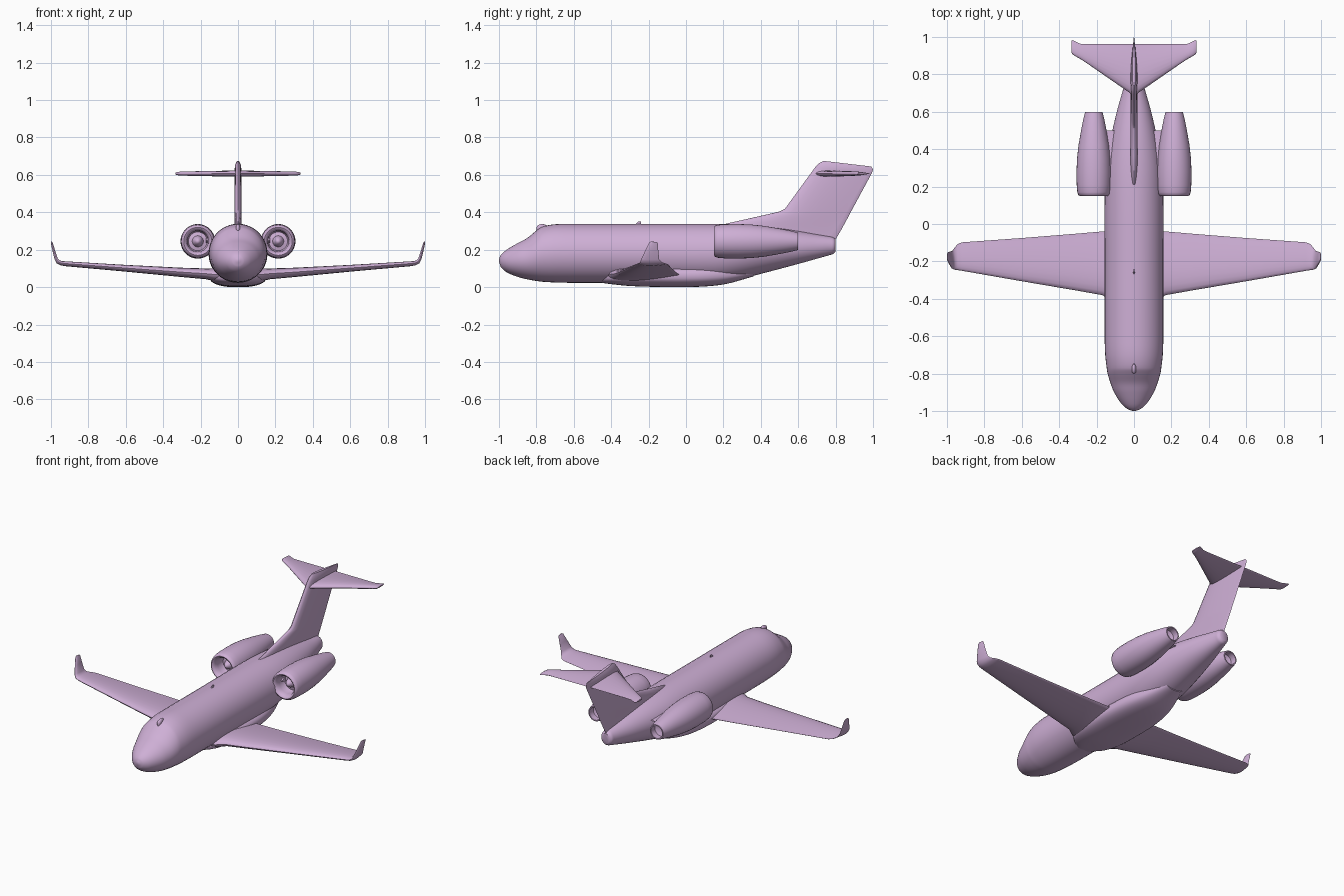
import bpy, bmesh, math
from mathutils import Vector

if "Cube" in bpy.data.objects:
    bpy.data.objects.remove(bpy.data.objects["Cube"])

paint = bpy.data.materials.new("lilac_paint")
paint.diffuse_color = (0.62, 0.43, 0.67, 1)
paint.use_nodes = True
paint.node_tree.nodes["Principled BSDF"].inputs["Base Color"].default_value = paint.diffuse_color


def loft(name, rings, mirror=False, angle=40):
    """Skin a list of equal-length point rings and cap both ends."""
    bm = bmesh.new()
    vs = [[bm.verts.new(p) for p in r] for r in rings]
    n = len(rings[0])
    for a, b in zip(vs, vs[1:]):
        for i in range(n):
            j = (i + 1) % n
            bm.faces.new((a[i], a[j], b[j], b[i]))
    bm.faces.new(vs[0])
    bm.faces.new(vs[-1])
    bmesh.ops.remove_doubles(bm, verts=bm.verts, dist=1e-5)
    bmesh.ops.recalc_face_normals(bm, faces=bm.faces)
    me = bpy.data.meshes.new(name)
    bm.to_mesh(me)
    bm.free()
    me.polygons.foreach_set("use_smooth", [True] * len(me.polygons))
    me.set_sharp_from_angle(angle=math.radians(angle))
    me.materials.append(paint)
    ob = bpy.data.objects.new(name, me)
    bpy.context.collection.objects.link(ob)
    if mirror:
        m = ob.modifiers.new("mirror", 'MIRROR')
        m.use_mirror_merge = False
    return ob


def smooth_rows(rows, steps=4):
    """Hermite interpolation of rows over their first value."""
    def slope(i):
        a, b = rows[max(i - 1, 0)], rows[min(i + 1, len(rows) - 1)]
        return [(q - p) / (b[0] - a[0]) for p, q in zip(a, b)]
    out = []
    for i in range(len(rows) - 1):
        p, q, mp, mq = rows[i], rows[i + 1], slope(i), slope(i + 1)
        h = q[0] - p[0]
        for s in range(steps):
            t = s / steps
            c = (2*t**3 - 3*t*t + 1, (t**3 - 2*t*t + t) * h, 3*t*t - 2*t**3, (t**3 - t*t) * h)
            out.append([c[0]*p[k] + c[1]*mp[k] + c[2]*q[k] + c[3]*mq[k] for k in range(len(p))])
    return out + [list(rows[-1])]


def body(name, rows, power=1.0, n=40):
    """Loft of (y, half width, bottom z, top z) sections."""
    rings = []
    for y, w, lo, hi in smooth_rows(rows):
        ring = []
        for i in range(n):
            a = 2 * math.pi * i / n
            c, s = math.cos(a), math.sin(a)
            ring.append((w * math.copysign(abs(c)**power, c), y,
                         (lo + hi) / 2 + (hi - lo) / 2 * math.copysign(abs(s)**power, s)))
        rings.append(ring)
    return loft(name, rings)


def foil(x, lead, trail, t, cant=0, n=12):
    """Aerofoil ring; lead and trail are (y, z), t is half thickness."""
    a = math.radians(cant)
    up = Vector((-math.sin(a), 0, math.cos(a)))
    p, q = Vector((x, *lead)), Vector((x, *trail))
    ring = []
    for i in range(2 * n):
        u = 0.5 + 0.5 * math.cos(math.pi * i / n)
        f = 10 * (.2969*math.sqrt(u) - .126*u - .3516*u*u + .2843*u**3 - .1015*u**4)
        f = max(f, 0.08) if u > 0.5 else f
        ring.append(p.lerp(q, u) + up * t * f * (1 if i < n else -1))
    return ring


def turned(name, profile, x, z, n=32, mirror=True):
    """Surface of revolution about a lengthwise axis from (y, r) points."""
    return loft(name, [[(x + r * math.cos(2*math.pi*i/n), y, z + r * math.sin(2*math.pi*i/n))
                        for i in range(n)] for y, r in profile], mirror, 50)


# fuselage with sloped windscreen and upswept tail
body("fuselage", [
    (-1.0, .006, .137, .149), (-.99, .034, .108, .172), (-.96, .068, .08, .199),
    (-.9, .106, .055, .235), (-.85, .126, .042, .262), (-.8, .141, .033, .302),
    (-.77, .146, .029, .322), (-.7, .154, .025, .336), (-.6, .157, .023, .338),
    (-.2, .157, .023, .338), (.15, .157, .023, .338), (.3, .15, .047, .334),
    (.45, .126, .084, .322), (.6, .092, .124, .3), (.7, .064, .152, .282),
    (.77, .044, .172, .27), (.79, .038, .179, .264), (.8, .026, .19, .254)])

# belly fairing around the wing joint
body("belly_fairing", [
    (-.47, .04, .026, .08), (-.4, .115, .016, .1), (-.3, .148, .006, .115), (-.15, .154, .001, .12),
    (0, .15, 0, .12), (.12, .136, .005, .12), (.22, .11, .018, .12), (.36, .06, .057, .12)], 0.8)

# wing running into an upturned winglet
loft("wing", [foil(x, (a, z), (b, z - .004), t, c) for x, a, b, z, t, c in [
    (.05, -.44, -.03, .062, .036, 2), (.13, -.405, -.036, .068, .034, 3),
    (.17, -.38, -.04, .072, .029, 4), (.3, -.357, -.051, .08, .025, 4), (.6, -.306, -.075, .102, .018, 4),
    (.92, -.25, -.098, .126, .013, 5), (.945, -.246, -.108, .129, .012, 18),
    (.962, -.244, -.13, .137, .011, 45), (.972, -.238, -.143, .152, .009, 68),
    (.985, -.217, -.148, .197, .007, 74), (.996, -.197, -.151, .238, .005, 75),
    (.998, -.187, -.155, .244, .002, 75)]], True)

# fin with forward dorsal fillet
loft("tail_fin", [foil(0, a, b, t, 90) for a, b, t in [
    ((.2, .3), (.77, .2), .02), ((.2, .336), (.8, .255), .02), ((.36, .372), (.832, .31), .02),
    ((.5, .404), (.862, .365), .02), ((.53, .42), (.875, .39), .02), ((.69, .64), (.995, .612), .018),
    ((.71, .662), (1.0, .63), .016), ((.735, .675), (.99, .645), .009)]])

# tailplane on top of the fin
loft("tailplane", [foil(x, (a, .607), (b, .607), t) for x, a, b, t in [
    (0, .685, .962, .017), (.26, .865, .962, .012), (.29, .884, .964, .011),
    (.312, .896, .975, .01), (.328, .906, .983, .008), (.335, .918, .98, .004)]], True)

# engine nacelles with hollow intake, spinner and exhaust
turned("engine", [
    (.18, 0), (.187, .012), (.205, .024), (.225, .03), (.23, .05), (.22, .055), (.185, .056),
    (.165, .06), (.154, .067), (.15, .075), (.155, .083), (.17, .088), (.21, .0915), (.28, .0925),
    (.35, .0895), (.42, .082), (.5, .068), (.56, .056), (.6, .046), (.6, .039), (.56, .04),
    (.55, .02), (.55, 0)], .215, .245)

# engine pylons
loft("engine_pylon", [foil(x, (.2, .25), (.5, .25), .018) for x in (.06, .17)], True)

# roof beacon and blade antenna
body("roof_beacon", [(-.8, .002, .3, .318), (-.795, .009, .3, .328), (-.775, .012, .3, .337),
                     (-.755, .009, .3, .335), (-.745, .002, .3, .33)], n=16)
loft("blade_antenna", [foil(0, (a, z), (b, z), t, 90) for a, b, z, t in [
    (-.275, -.24, .33, .005), (-.255, -.242, .352, .003)]])
